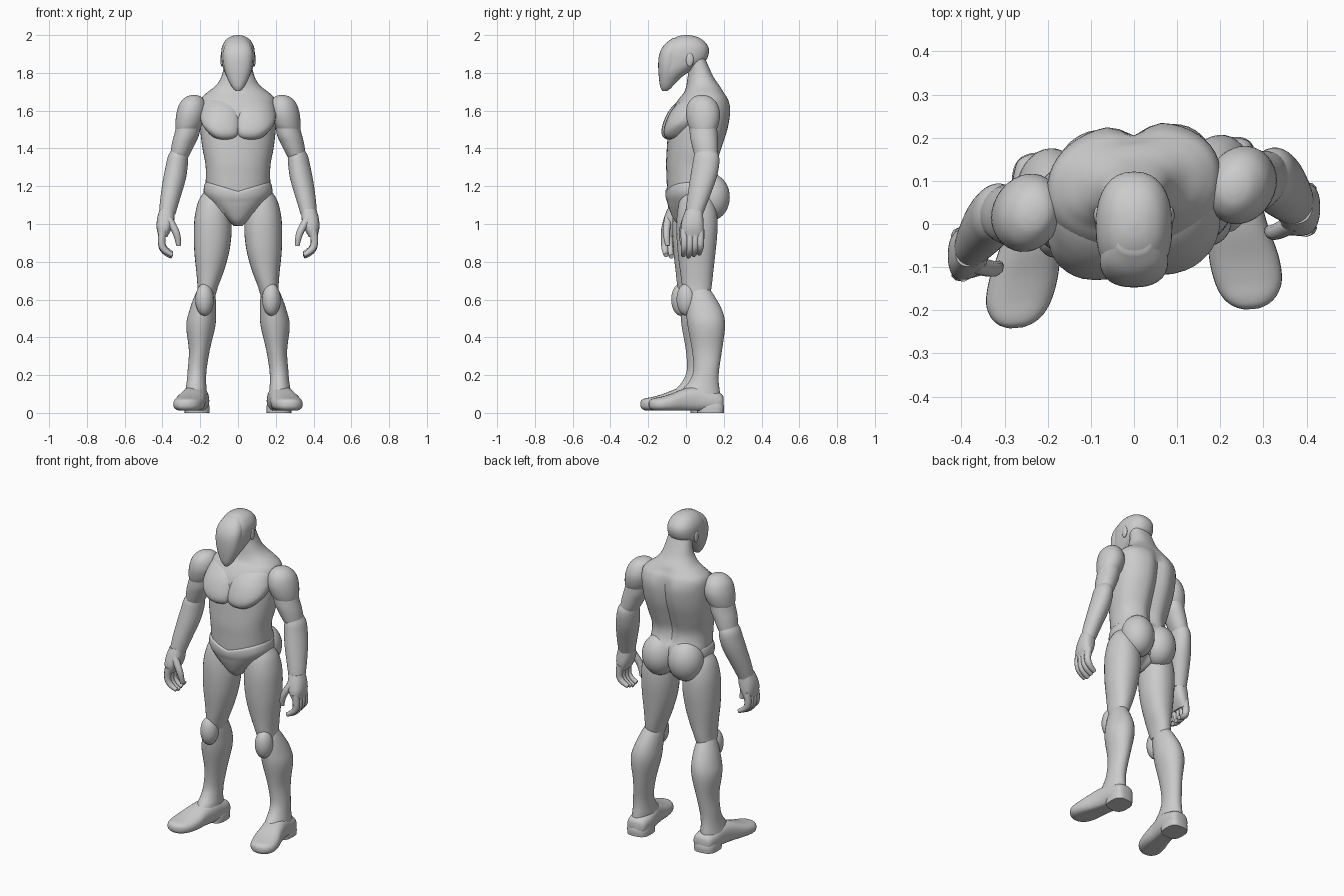
import bpy, bmesh, math
from mathutils import Vector

grey = bpy.data.materials.new("plain grey")
grey.diffuse_color = (0.6, 0.6, 0.6, 1)


def finish(name, bm, twist):
    """Turn a bmesh into a smooth object; twist pushes the +x side backwards."""
    for v in bm.verts:
        v.co.y += twist * v.co.x
    bmesh.ops.recalc_face_normals(bm, faces=bm.faces)
    me = bpy.data.meshes.new(name)
    bm.to_mesh(me)
    bm.free()
    me.materials.append(grey)
    me.shade_smooth()
    me.set_sharp_from_angle(angle=math.radians(45))
    ob = bpy.data.objects.new(name, me)
    bpy.context.collection.objects.link(ob)
    return ob


def smooth_rows(rows, steps=4):
    """Catmull-Rom interpolation of the ring values."""
    rows = [Vector(r) for r in rows]
    out = []
    for i in range(len(rows) - 1):
        p0, p1, p2 = rows[max(i - 1, 0)], rows[i], rows[i + 1]
        p3 = rows[min(i + 2, len(rows) - 1)]
        for k in range(steps):
            t = k / steps
            out.append(0.5 * (2 * p1 + (p2 - p0) * t + (2 * p0 - 5 * p1 + 4 * p2 - p3) * t * t
                              + (3 * p1 - p0 - 3 * p2 + p3) * t ** 3))
    return out + [rows[-1]]


def loft(name, rows, side=1, axis="z", power=2.0, n=32, deform=None, twist=0.08):
    """Skin rings (x, y, z, radius a, radius b) lying across the given axis."""
    bm = bmesh.new()
    rings = []
    for x, y, z, a, b in smooth_rows(rows):
        ring = []
        for i in range(n):
            t = 2 * math.pi * i / n
            c, s = math.cos(t), math.sin(t)
            u = a * math.copysign(abs(c) ** (2 / power), c)
            w = b * math.copysign(abs(s) ** (2 / power), s)
            p = Vector((x + u, y + w, z)) if axis == "z" else Vector((x + u, y, z + w))
            if deform:
                p = deform(p)
            p.x *= side
            ring.append(bm.verts.new(p))
        rings.append(ring)
    for r, q in zip(rings, rings[1:]):
        for i in range(n):
            j = (i + 1) % n
            bm.faces.new((r[i], r[j], q[j], q[i]))
    bm.faces.new(rings[0])
    bm.faces.new(rings[-1])
    return finish(name, bm, twist)


def body(rows):
    """Central rings given as (z, half width, front y, back y)."""
    return [(0, (f + b) / 2, z, w, (b - f) / 2) for z, w, f, b in rows]


def blob(name, centre, radii, side=1, twist=0.08):
    bm = bmesh.new()
    bmesh.ops.create_uvsphere(bm, u_segments=28, v_segments=18, radius=1)
    for v in bm.verts:
        v.co = Vector([c + r * k for c, r, k in zip(centre, radii, v.co)])
        v.co.x *= side
    return finish(name, bm, twist)


# Torso and neck, with a spine groove down the back
def spine(p):
    if p.y > 0.06 and p.z < 1.72:
        fade = min(1, (1.72 - p.z) / 0.1)
        p.y -= 0.03 * fade * math.exp(-(p.x / 0.035) ** 2)
    return p


loft("torso", body([
    (1.06, .12, -.07, .16), (1.12, .16, -.094, .195), (1.2, .171, -.1, .2),
    (1.26, .17, -.102, .172), (1.32, .173, -.104, .165), (1.4, .188, -.1, .188),
    (1.5, .2, -.092, .22), (1.6, .203, -.072, .235), (1.66, .196, -.038, .222),
    (1.695, .165, -.01, .2), (1.73, .12, .002, .178), (1.77, .092, .008, .15),
    (1.82, .077, .014, .125), (1.88, .068, .0, .1)]), power=2.3, n=48, deform=spine)


# Pelvis, a V-shaped brief whose upper edge dips at the middle front
def brief(p):
    if p.z > 1.12 and p.y < 0.03:
        p.z -= 0.5 * (p.z - 1.12) * max(0, 1 - abs(p.x) / 0.17)
    return spine(p)


loft("pelvis", body([
    (.99, .022, -.03, .08), (1.02, .056, -.062, .115), (1.07, .108, -.085, .16),
    (1.12, .156, -.1, .185), (1.165, .181, -.107, .187), (1.21, .177, -.107, .182),
    (1.225, .165, -.099, .17)]), power=2.3, n=48, deform=brief)

# Head and face plate
loft("head", body([
    (1.715, .018, -.115, -.09), (1.74, .036, -.125, -.06), (1.78, .06, -.132, -.02),
    (1.82, .077, -.133, .04), (1.86, .086, -.132, .1), (1.9, .089, -.13, .12),
    (1.94, .084, -.113, .117), (1.975, .064, -.078, .088), (1.994, .035, -.04, .048),
    (2.0, .006, -.005, .012)]), power=2.3, twist=0)
loft("face_plate", body([
    (1.703, .012, -.125, -.1), (1.73, .036, -.137, -.07), (1.78, .06, -.144, -.05),
    (1.83, .074, -.147, -.04), (1.88, .079, -.145, -.03), (1.92, .077, -.133, -.02),
    (1.955, .064, -.109, -.01), (1.985, .04, -.068, 0)]), power=2.3, twist=0)


# Chest muscle wraps backwards and upwards toward the armpit
def chest_wrap(p):
    out = max(0, p.x - 0.07)
    p.y += 2.4 * out ** 2
    p.z += 3.2 * out ** 2 * min(1, max(0, (1.6 - p.z) / 0.14))
    p.x = max(p.x, 0)
    return p


# Shoe keeps a flat sole
def flat_sole(p):
    p.z = max(p.z, 0.012)
    return p


for side, label in ((1, "right"), (-1, "left")):
    def part(name, rows, **kw):
        loft(f"{label}_{name}", rows, side, **kw)

    def ball(name, centre, radii, twist=0.08):
        blob(f"{label}_{name}", centre, radii, side, twist)

    # Broad muscles of the trunk
    ball("ear", (.085, .02, 1.87), (.009, .02, .036), 0)
    ball("buttock", (.084, .125, 1.142), (.1, .1, .124))
    part("chest_muscle", [
        (.08, -.07, 1.447, .045, .024), (.084, -.073, 1.46, .076, .042),
        (.09, -.066, 1.49, .1, .058), (.093, -.045, 1.54, .107, .068),
        (.093, -.009, 1.6, .106, .075), (.09, .034, 1.65, .095, .07),
        (.085, .075, 1.685, .07, .05)], power=2.7, deform=chest_wrap)

    # Leg
    part("thigh", [
        (.125, .045, 1.17, .055, .065), (.125, .047, 1.12, .085, .092), (.132, .048, 1.04, .097, .107),
        (.134, .047, .95, .1, .108), (.139, .045, .85, .092, .1), (.148, .045, .75, .073, .088),
        (.16, .045, .67, .055, .078), (.17, .045, .61, .048, .066)], power=2.15)
    part("calf", [
        (.172, .054, .665, .036, .05), (.175, .062, .62, .055, .074), (.187, .082, .54, .071, .096),
        (.197, .092, .46, .077, .099), (.205, .095, .33, .055, .079), (.216, .09, .23, .05, .068),
        (.22, .078, .17, .051, .077), (.222, .062, .125, .056, .098), (.226, .05, .08, .06, .115)])
    ball("kneecap", (.177, -.012, .6), (.049, .052, .086))

    # Shoe and heel block
    part("shoe", [
        (.215, .18, .055, .03, .03), (.215, .165, .058, .056, .046), (.218, .11, .064, .066, .058),
        (.225, .04, .072, .068, .069), (.24, -.03, .066, .071, .062), (.255, -.1, .053, .08, .048),
        (.266, -.155, .046, .077, .039), (.27, -.19, .045, .062, .033), (.272, -.21, .045, .04, .025),
        (.273, -.219, .045, .015, .012)], axis="y", power=2.5, deform=flat_sole)
    part("heel", [(.217, .112, 0, .065, .07), (.217, .112, .03, .066, .072), (.217, .112, .055, .062, .066)],
         power=3)

    # Arm
    part("shoulder", [
        (.233, .054, 1.682, .015, .015), (.235, .055, 1.672, .042, .046), (.24, .056, 1.64, .068, .076),
        (.246, .058, 1.59, .079, .09), (.257, .058, 1.535, .074, .083),
        (.268, .057, 1.495, .06, .066), (.272, .057, 1.48, .04, .045)], twist=.13)
    part("upper_arm", [
        (.25, .057, 1.58, .06, .07), (.27, .058, 1.48, .066, .073), (.287, .061, 1.43, .062, .07),
        (.306, .066, 1.37, .052, .062), (.318, .068, 1.33, .04, .05)], twist=.13)
    part("forearm", [
        (.31, .066, 1.395, .04, .05), (.317, .067, 1.36, .053, .066), (.324, .062, 1.31, .058, .071),
        (.337, .046, 1.235, .06, .069), (.36, .016, 1.13, .052, .057), (.375, -.006, 1.05, .043, .046)],
        twist=.13)
    part("palm", [
        (.376, -.006, 1.08, .038, .043), (.382, -.013, 1.03, .046, .054),
        (.39, -.018, .98, .041, .06), (.398, -.018, .93, .022, .054)], power=2.5, twist=.13)

    # Curled fingers and thumb as tapered tubes
    digits = {"thumb": [(.37, -.045, 1.03), (.338, -.06, .98), (.318, -.062, .93), (.314, -.056, .885)]}
    for i, name in enumerate(("index_finger", "middle_finger", "ring_finger", "small_finger")):
        y = -.06 + .028 * i
        lift = .008 * abs(i - 1)
        digits[name] = [(.396, y, .97), (.41, y, .91), (.392, y, .848 + lift), (.348, y, .828 + lift)]
    for name, points in digits.items():
        curve = bpy.data.curves.new(f"{label}_{name}", "CURVE")
        curve.dimensions = "3D"
        curve.bevel_depth = 0.019
        curve.bevel_resolution = 3
        curve.use_fill_caps = True
        curve.materials.append(grey)
        spline = curve.splines.new("NURBS")
        spline.points.add(len(points) - 1)
        for p, (x, y, z), r in zip(spline.points, points, (1.15, 1.05, .95, .65)):
            p.co = (x * side, y + .13 * x * side, z, 1)
            p.radius = r
        spline.use_endpoint_u = True
        spline.order_u = 3
        spline.use_smooth = True
        bpy.context.collection.objects.link(bpy.data.objects.new(f"{label}_{name}", curve))
